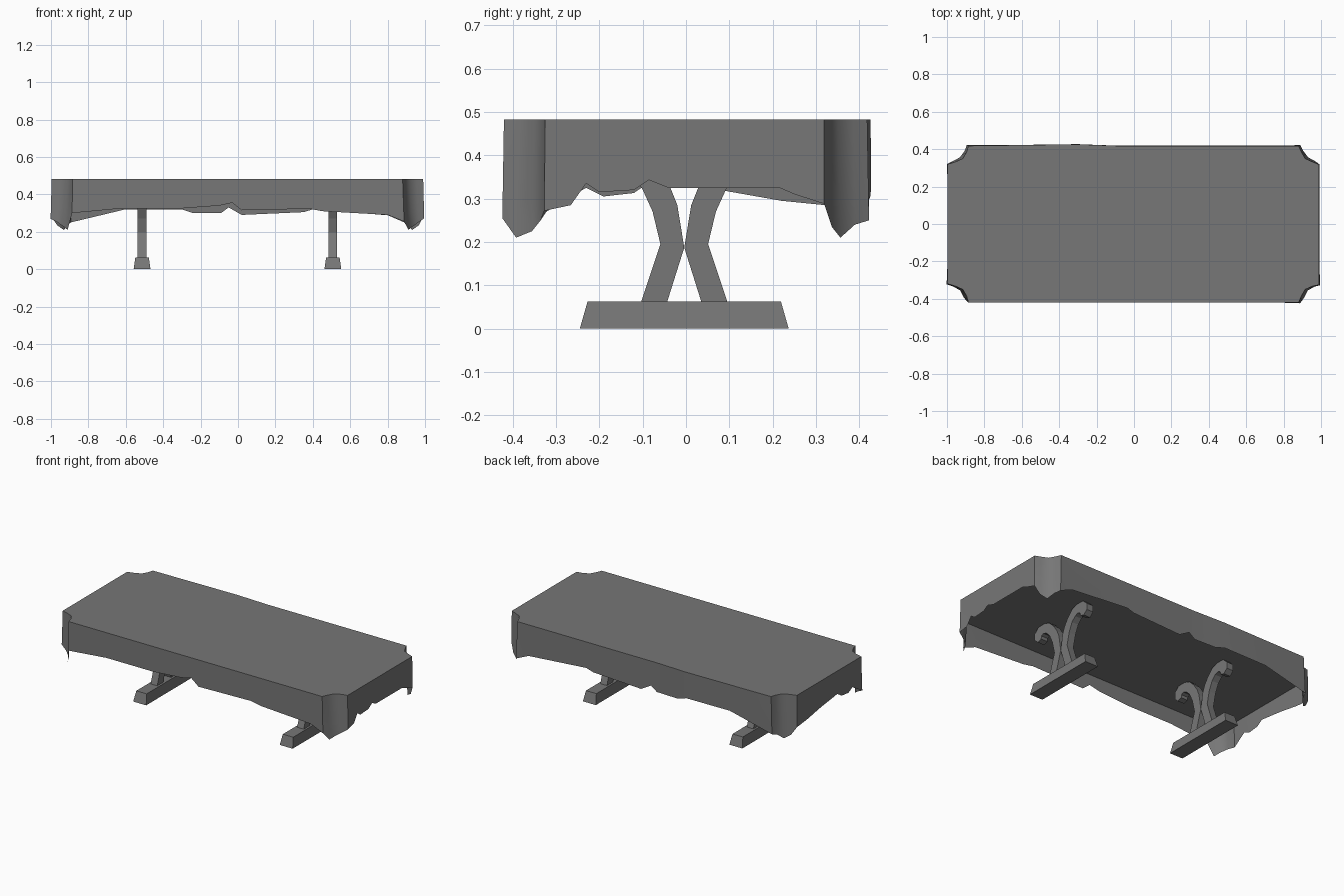
import bpy, bmesh

if "Cube" in bpy.data.objects:
    bpy.data.objects.remove(bpy.data.objects["Cube"])

TOP = 0.483
CEIL = 0.42          # underside of the board beneath the cloth

grey = bpy.data.materials.new("dark_grey")
grey.diffuse_color = (0.184, 0.184, 0.184, 1)
grey.use_nodes = True
grey.node_tree.nodes["Principled BSDF"].inputs["Base Color"].default_value = grey.diffuse_color


def make_object(name, bm):
    bmesh.ops.recalc_face_normals(bm, faces=bm.faces[:])
    me = bpy.data.meshes.new(name)
    bm.to_mesh(me)
    bm.free()
    me.materials.append(grey)
    ob = bpy.data.objects.new(name, me)
    bpy.context.collection.objects.link(ob)
    return ob


# Tablecloth hem: (position along side, hem height)
front = [(-0.885, 0.30), (-0.62, 0.325), (-0.3, 0.325), (-0.1, 0.34), (-0.03, 0.355), (0.02, 0.315),
         (0.38, 0.323), (0.45, 0.31), (0.8, 0.29), (0.88, 0.255)]
right = [(-0.325, 0.272), (-0.265, 0.285), (-0.23, 0.335), (-0.2, 0.315), (-0.12, 0.32),
         (-0.085, 0.343), (-0.04, 0.325), (0.215, 0.325), (0.25, 0.31), (0.318, 0.288)]
back = [(0.88, 0.25), (0.8, 0.288), (0.4, 0.32), (0.35, 0.305), (0.02, 0.29), (-0.05, 0.33),
        (-0.09, 0.30), (-0.24, 0.30), (-0.3, 0.32), (-0.6, 0.32), (-0.885, 0.25)]
left = [(0.32, 0.285), (0.22, 0.295), (0.09, 0.318), (-0.08, 0.34), (-0.12, 0.313),
        (-0.19, 0.305), (-0.23, 0.325), (-0.32, 0.27)]


def corner(sx, sy, heights):
    # scooped corner, from the long side round to the short side
    pts = ((0.895, 0.385), (0.915, 0.35), (0.955, 0.332))
    return [(sx * x, sy * y, z) for (x, y), z in zip(pts, heights)]


def back_y(x):
    return 0.418 + 0.012 * max(0, 1 - abs(x + 0.4) / 0.3)


near = (0.21, 0.225, 0.25)
far = (0.24, 0.21, 0.235)
stations = [(x, -0.42, z) for x, z in front] + corner(1, -1, near)
stations += [(0.99, y, z) for y, z in right] + corner(1, 1, far)[::-1]
stations += [(x, back_y(x), z) for x, z in back] + corner(-1, 1, far)
stations += [(-0.996, y, z) for y, z in left] + corner(-1, -1, near)[::-1]

# Cloth top and hanging skirt with a slight flare
bm = bmesh.new()
rings = []
for t in (0, 0.35, 0.7, 1):
    ring = []
    for x, y, zb in stations:
        drop = max(0, 0.29 - zb)
        k = 1 + t * (0.002 + drop * 0.2)
        ring.append(bm.verts.new((x * k, y * k, TOP + (zb - TOP) * t)))
    rings.append(ring)
n = len(stations)
for a, b in zip(rings, rings[1:]):
    for i in range(n):
        j = (i + 1) % n
        bm.faces.new((a[i], b[i], b[j], a[j]))
bm.faces.new(rings[0])
cloth = make_object("tablecloth", bm)
if cloth.data.polygons[-1].normal.z < 0:
    cloth.data.flip_normals()
bpy.context.view_layer.objects.active = cloth
cloth.select_set(True)
bpy.ops.object.shade_smooth_by_angle(angle=0.9)

# Board under the cloth, following its outline
bm = bmesh.new()
f = bm.faces.new([bm.verts.new((x * 0.997, y * 0.995, CEIL)) for x, y, z in stations])
ext = bmesh.ops.extrude_face_region(bm, geom=[f], use_keep_orig=True)
moved = [v for v in ext["geom"] if isinstance(v, bmesh.types.BMVert)]
bmesh.ops.translate(bm, vec=(0, 0, TOP - 0.003 - CEIL), verts=moved)
make_object("table_board", bm)


# Scrolled leg profile in y, z
scroll = [(0.1, 0.06), (0.055, 0.195), (0.073, 0.27), (0.098, 0.325), (0.125, 0.352),
          (0.15, 0.362), (0.168, 0.353), (0.17, 0.335), (0.2, 0.326), (0.226, 0.35),
          (0.226, 0.39), (0.195, 0.418), (0.15, 0.423), (0.1, 0.407), (0.062, 0.37),
          (0.032, 0.325), (0.016, 0.285), (0.0, 0.187), (0.04, 0.06)]


def leg(name, cx, side):
    bm = bmesh.new()
    f = bm.faces.new([bm.verts.new((cx - 0.023, side * y - 0.004, z)) for y, z in scroll])
    ext = bmesh.ops.extrude_face_region(bm, geom=[f], use_keep_orig=True)
    moved = [v for v in ext["geom"] if isinstance(v, bmesh.types.BMVert)]
    bmesh.ops.translate(bm, vec=(0.046, 0, 0), verts=moved)
    make_object(name, bm)


# Tapered foot beam
def foot(name, cx):
    bm = bmesh.new()
    bmesh.ops.create_cube(bm, size=1)
    for v in bm.verts:
        up = v.co.z > 0
        v.co.x = cx + v.co.x * (0.072 if up else 0.09)
        v.co.y = -0.004 + v.co.y * (0.446 if up else 0.482)
        v.co.z = 0.063 if up else 0
    make_object(name, bm)


for label, cx in (("left", -0.513), ("right", 0.507)):
    foot(label + "_foot", cx)
    leg(label + "_front_scroll_leg", cx, -1)
    leg(label + "_back_scroll_leg", cx, 1)
